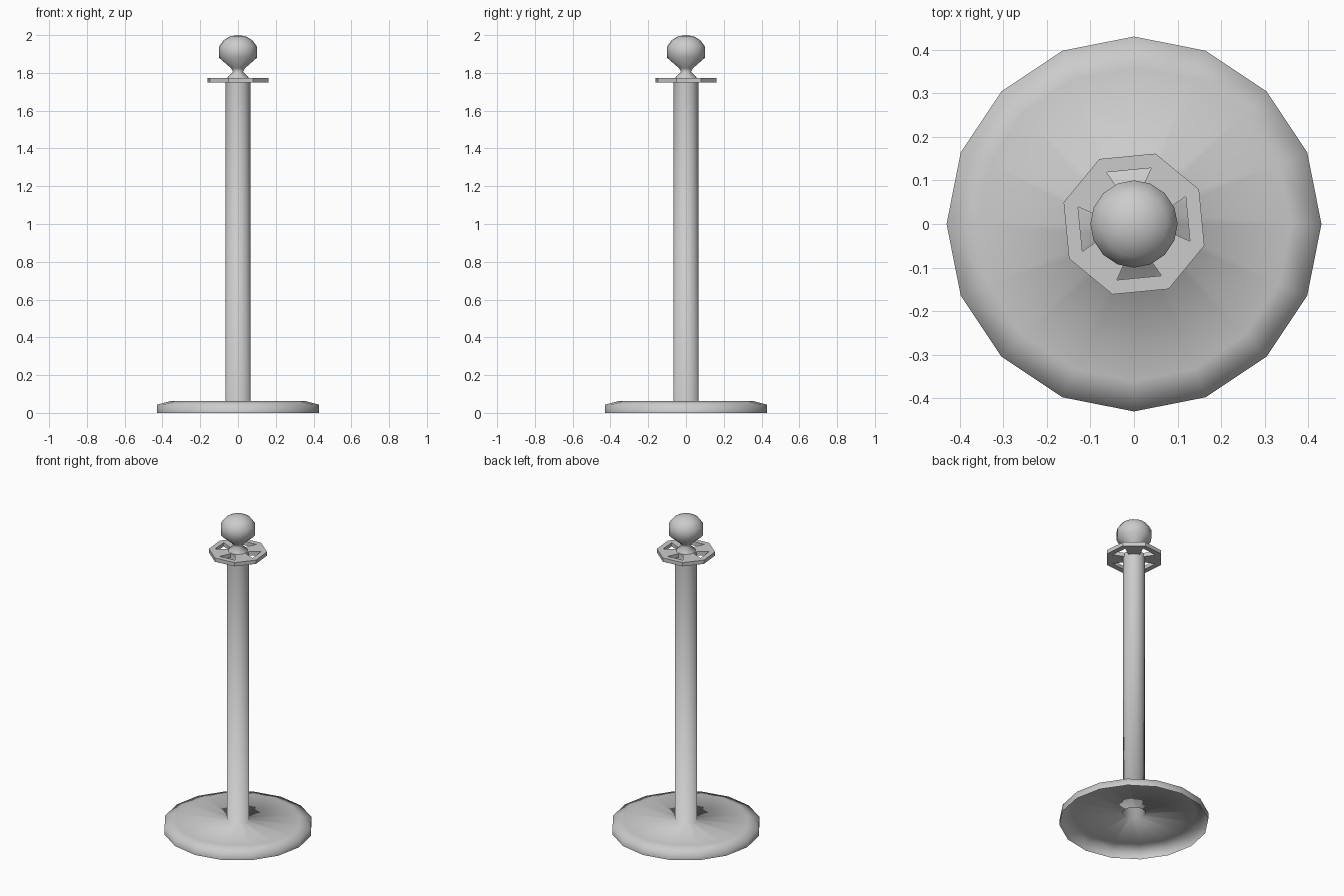
import bpy, bmesh
from math import sin, cos, pi, radians
from mathutils import Vector

if "Cube" in bpy.data.objects:
    bpy.data.objects.remove(bpy.data.objects["Cube"], do_unlink=True)

GREY = (0.6, 0.6, 0.6, 1)
mat = bpy.data.materials.new("light grey metal")
mat.use_nodes = True
mat.diffuse_color = GREY
mat.node_tree.nodes["Principled BSDF"].inputs["Base Color"].default_value = GREY


def add_object(name, bm, smooth):
    mesh = bpy.data.meshes.new(name)
    for f in bm.faces:
        f.smooth = smooth
    bm.to_mesh(mesh)
    bm.free()
    mesh.materials.append(mat)
    obj = bpy.data.objects.new(name, mesh)
    bpy.context.collection.objects.link(obj)
    return obj


def lathe(name, profile, sides=16):
    """Turn a bottom-to-top (radius, height) profile; radius 0 closes to a point."""
    bm = bmesh.new()
    rings = []
    for r, z in profile:
        if r == 0:
            rings.append([bm.verts.new((0, 0, z))] * sides)
        else:
            rings.append([bm.verts.new((r * cos(2 * pi * i / sides), r * sin(2 * pi * i / sides), z))
                          for i in range(sides)])
    for low, high in zip(rings, rings[1:]):
        for i in range(sides):
            j = (i + 1) % sides
            corners = [low[i], low[j], high[j], high[i]]
            bm.faces.new(list(dict.fromkeys(corners)))
    return add_object(name, bm, True)


# Hollow weighted base flowing into the tube
lathe("base_and_pole", [(0.43, 0), (0.43, 0.043), (0.36, 0.062), (0.065, 0.062), (0.065, 1.755)])

# Ball finial on a narrow neck
lathe("finial", [(0.062, 1.755), (0.055, 1.778), (0.027, 1.805), (0.037, 1.825), (0.1, 1.88),
                 (0.1, 1.94), (0.075, 1.974), (0.04, 1.994), (0, 2.0)])


# Octagonal rope ring with four tapering windows
def rope_ring(bottom, top, turn):
    bm = bmesh.new()
    sectors = []
    for k in range(4):
        axis = turn + k * pi / 2
        out = Vector((cos(axis), sin(axis), 0))
        side = Vector((-sin(axis), cos(axis), 0))
        rows = []
        for dist, half in ((0.156, 0.0647), (0.124, 0.0514), (0.062, 0.016)):
            rows.append([bm.verts.new(out * dist + side * s * half + Vector((0, 0, bottom)))
                         for s in (-1, 1)])
        sectors.append(rows)
    hub = []
    for k, (rim, hole, inner) in enumerate(sectors):
        rim2, hole2, inner2 = sectors[(k + 1) % 4]
        bm.faces.new((rim[0], rim[1], hole[1], hole[0]))
        bm.faces.new((rim[1], rim2[0], hole2[0], hole[1]))
        bm.faces.new((hole[1], hole2[0], inner2[0], inner[1]))
        hub += inner
    bm.faces.new(hub)
    extruded = bmesh.ops.extrude_face_region(bm, geom=bm.faces[:], use_keep_orig=True)
    moved = [g for g in extruded["geom"] if isinstance(g, bmesh.types.BMVert)]
    bmesh.ops.translate(bm, verts=moved, vec=(0, 0, top - bottom))
    bmesh.ops.recalc_face_normals(bm, faces=bm.faces[:])
    return add_object("rope_ring", bm, False)


rope_ring(1.75, 1.774, radians(5.5))
